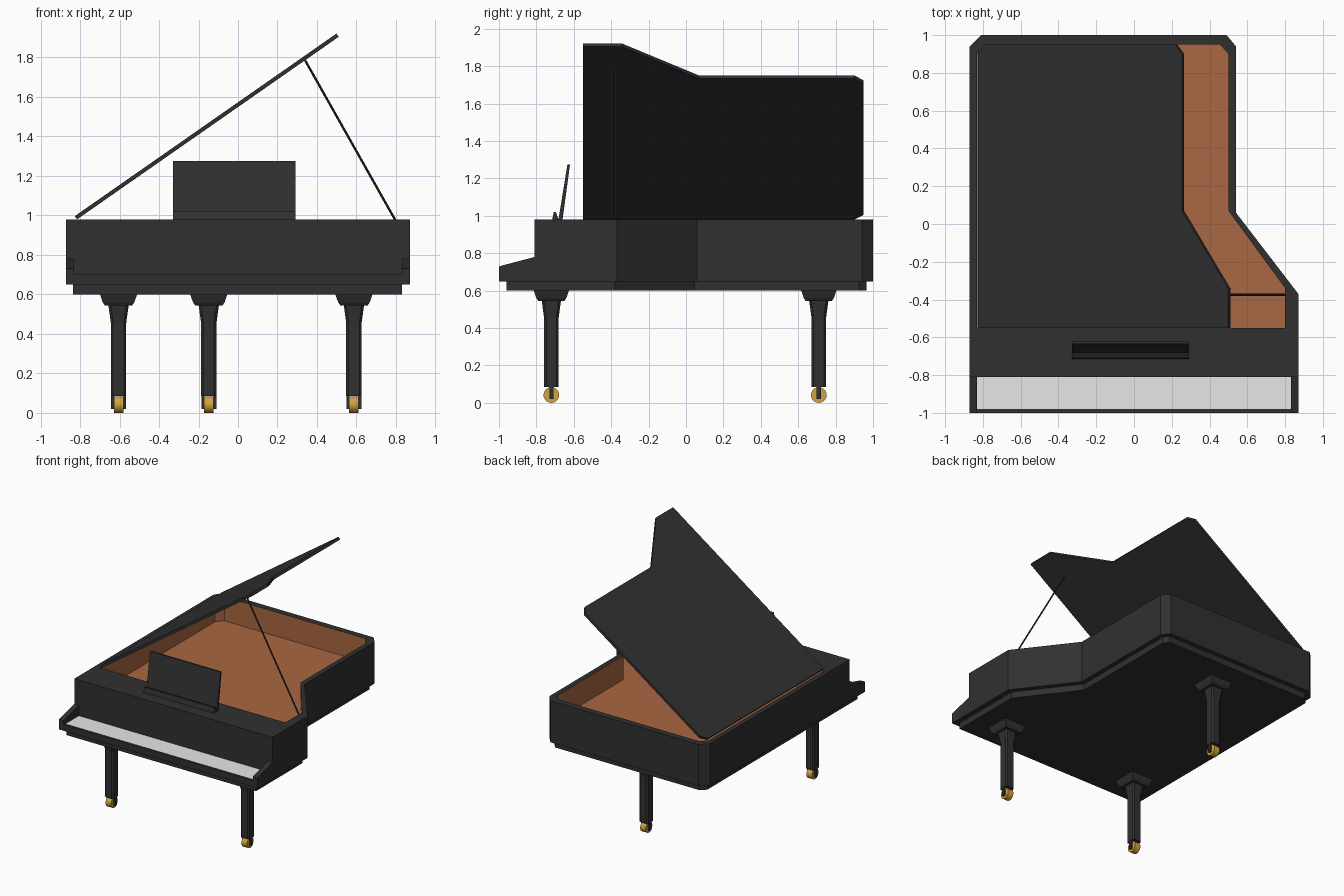
import bpy, bmesh, math
from mathutils import Vector, Matrix

if "Cube" in bpy.data.objects:
    bpy.data.objects.remove(bpy.data.objects["Cube"])


def mat(name, c):
    m = bpy.data.materials.new(name)
    m.diffuse_color = (*c, 1)
    m.use_nodes = True
    m.node_tree.nodes["Principled BSDF"].inputs["Base Color"].default_value = m.diffuse_color
    return m


BLACK = mat("black lacquer", (0.03, 0.03, 0.03))
BROWN = mat("brown wood", (0.40, 0.135, 0.055))
WHITE = mat("ivory white", (0.85, 0.85, 0.85))
GOLD = mat("brass", (0.65, 0.37, 0.05))


def finish(name, bm, *mats):
    bmesh.ops.recalc_face_normals(bm, faces=bm.faces)
    me = bpy.data.meshes.new(name)
    bm.to_mesh(me)
    bm.free()
    for m in mats:
        me.materials.append(m)
    ob = bpy.data.objects.new(name, me)
    bpy.context.collection.objects.link(ob)
    return ob


def loft(name, rings, *mats, rule=None):
    """Skin a list of equal-length rings and cap both ends."""
    bm = bmesh.new()
    vs = [[bm.verts.new(p) for p in r] for r in rings]
    n = len(rings[0])
    for k, (a, b) in enumerate(zip(vs, vs[1:])):
        for i in range(n):
            f = bm.faces.new((a[i], a[(i + 1) % n], b[(i + 1) % n], b[i]))
            f.material_index = rule(k) if rule else 0
    bm.faces.new(vs[0])
    bm.faces.new(vs[-1]).material_index = rule(len(rings)) if rule else 0
    return finish(name, bm, *mats)


def at_z(pts, z):
    return [(x, y, z) for x, y in pts]


def at_x(pts, x):
    return [(x, y, z) for y, z in pts]


def box(name, x0, x1, y0, y1, z0, z1, m):
    r = [(x0, y0), (x1, y0), (x1, y1), (x0, y1)]
    return loft(name, [at_z(r, z0), at_z(r, z1)], m)


# Case: outer rim and hollow soundboard well
outer = [(-.87, -.81), (.87, -.81), (.87, -.37), (.54, .06),
         (.54, .94), (.49, 1), (-.81, 1), (-.87, .94)]
inner = [(-.83, -.55), (.80, -.55), (.80, -.34), (.50, .07),
         (.50, .90), (.455, .95), (-.785, .95), (-.83, .90)]
loft("case", [at_z(outer, .65), at_z(outer, .98), at_z(inner, .98), at_z(inner, .79)],
     BLACK, BROWN, rule=lambda k: 1 if k >= 2 else 0)

# Bottom plate, set in from the case
base = [(-.835, -.96), (.83, -.96), (.83, -.38), (.505, .045),
        (.505, .925), (.475, .965), (-.795, .965), (-.835, .925)]
loft("bottom_plate", [at_z(base, .60), at_z(base, .65)], BLACK)

# Keyboard: bed, front lip, keys, cheek blocks
box("key_bed", -.87, .87, -1, -.81, .65, .685, BLACK)
box("key_lip", -.83, .83, -1, -.98, .685, .70, BLACK)
box("keys", -.83, .83, -.98, -.81, .685, .697, WHITE)
cheek = [(-1, .685), (-.81, .685), (-.81, .78), (-1, .73)]
for side, x in (("left", -.87), ("right", .83)):
    loft(side + "_cheek", [at_x(cheek, x), at_x(cheek, x + .04)], BLACK)

# Open lid, hinged along the left side
lid = loft("lid", [at_z([((x + .83) * .991, y) for x, y in inner], z) for z in (0, .02)], BLACK)
lid.data.transform(Matrix.Translation((-.815, 0, .98)) @ Matrix.Rotation(math.radians(-34.9), 4, 'Y'))

# Prop stick
a, b = Vector((.80, -.375, .97)), Vector((.34, -.375, 1.785))
bm = bmesh.new()
bmesh.ops.create_cone(bm, cap_ends=True, segments=8, radius1=.006, radius2=.006, depth=(b - a).length)
bm.transform(Matrix.Translation((a + b) / 2) @ (b - a).to_track_quat('Z', 'Y').to_matrix().to_4x4())
finish("prop_stick", bm, BLACK)

# Music desk and its ledge
desk = [(-.682, .98), (-.660, .98), (-.620, 1.275), (-.634, 1.275)]
loft("music_desk", [at_x(desk, -.328), at_x(desk, .29)], BLACK)
ledge = [(-.715, .98), (-.682, .98), (-.695, 1.02), (-.707, 1.02)]
loft("desk_ledge", [at_x(ledge, -.328), at_x(ledge, .29)], BLACK)


# Legs with caps, forks and brass casters
def ring(cx, cy, h, c, z):
    s = [(-h + c, -h), (h - c, -h), (h, -h + c), (h, h - c),
         (h - c, h), (-h + c, h), (-h, h - c), (-h, -h + c)]
    return [(cx + x, cy + y, z) for x, y in s]


for name, x, y in (("front_left", -.605, -.72), ("front_right", .587, -.72), ("back", -.148, .71)):
    loft(name + "_leg", [ring(x, y, h, .012, z) for h, z in
                         ((.039, .085), (.039, .455), (.052, .55))], BLACK)
    sq = [(-1, -1), (1, -1), (1, 1), (-1, 1)]
    loft(name + "_leg_cap", [[(x + u * h, y + v * h, z) for u, v in sq] for h, z in
                             ((.070, .545), (.080, .56), (.094, .60))], BLACK)
    for s in (-1, 1):
        cx = x + s * .031
        box(name + "_fork", cx - .007, cx + .007, y - .011, y + .011, .02, .09, BLACK)
    bm = bmesh.new()
    bmesh.ops.create_cone(bm, cap_ends=True, segments=20, radius1=.042, radius2=.042, depth=.048)
    bm.transform(Matrix.Translation((x, y, .042)) @ Matrix.Rotation(math.pi / 2, 4, 'Y'))
    for f in bm.faces:
        f.smooth = len(f.verts) == 4
    w = finish(name + "_caster", bm, GOLD)
    for e in w.data.edges:
        p, q = (w.data.vertices[i].co for i in e.vertices)
        e.use_edge_sharp = abs(p.x - q.x) < 1e-4
